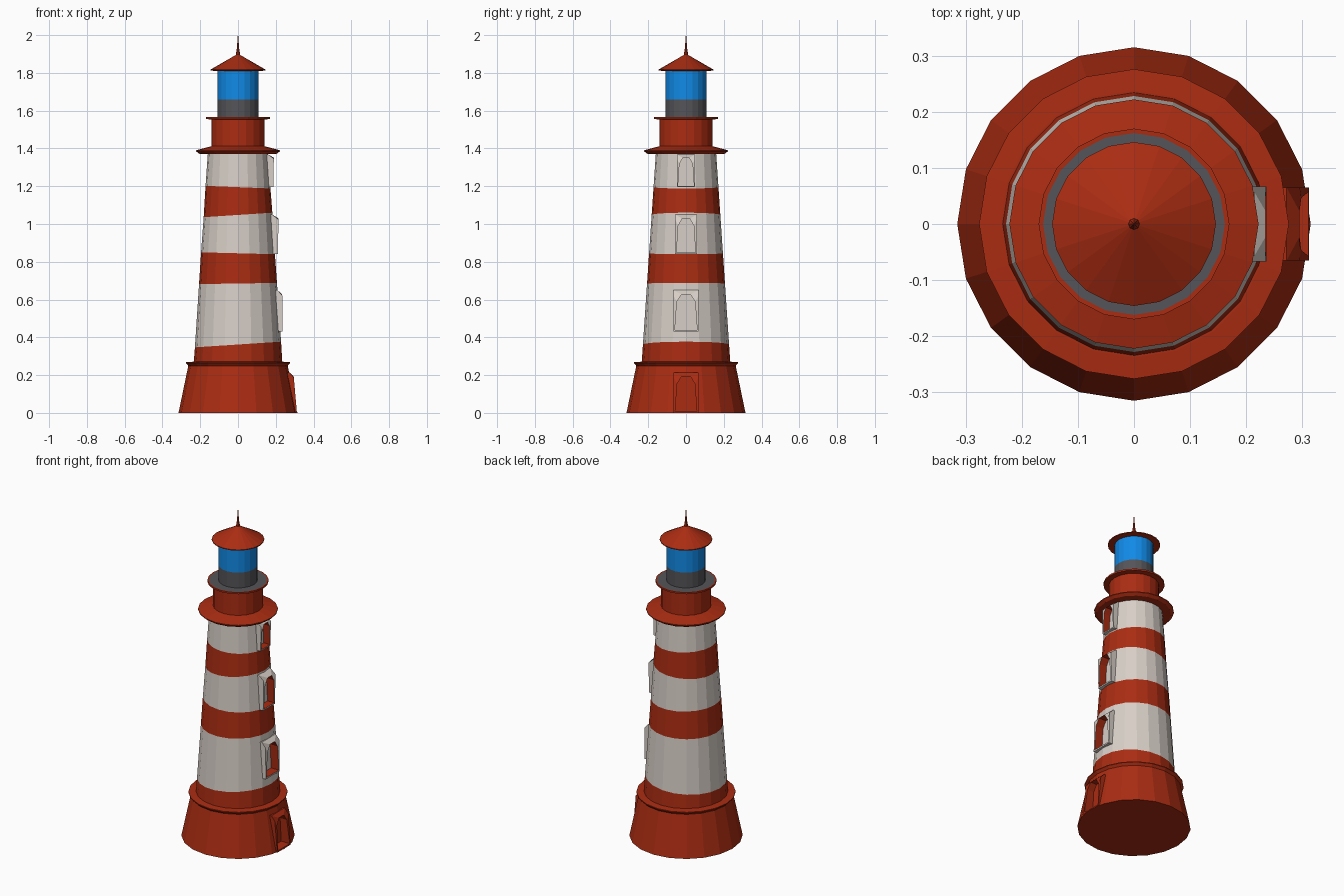
import bpy, bmesh, math

if "Cube" in bpy.data.objects:
    bpy.data.objects.remove(bpy.data.objects["Cube"])

N = 20


def material(name, rgb):
    m = bpy.data.materials.new(name)
    m.diffuse_color = (*rgb, 1)
    m.use_nodes = True
    m.node_tree.nodes["Principled BSDF"].inputs["Base Color"].default_value = m.diffuse_color
    return m


RED = material("red paint", (0.40, 0.025, 0.006))
WHITE = material("white paint", (0.68, 0.62, 0.57))
GREY = material("grey metal", (0.09, 0.09, 0.10))
BLUE = material("blue glass", (0.006, 0.27, 0.85))


def finish(name, bm, mats):
    bmesh.ops.recalc_face_normals(bm, faces=bm.faces)
    me = bpy.data.meshes.new(name)
    bm.to_mesh(me)
    bm.free()
    for m in mats:
        me.materials.append(m)
    ob = bpy.data.objects.new(name, me)
    bpy.context.collection.objects.link(ob)
    return ob


def skin(rings, bands=None):
    """Join equal-length rings of points into a closed solid."""
    bm = bmesh.new()
    loops = [[bm.verts.new(p) for p in ring] for ring in rings]
    n = len(rings[0])
    for k in range(len(loops) - 1):
        a, b = loops[k], loops[k + 1]
        for i in range(n):
            j = (i + 1) % n
            f = bm.faces.new((a[i], a[j], b[j], b[i]))
            f.material_index = bands[k] if bands else 0
    for k, s in ((0, -1), (-1, 1)):
        f = bm.faces.new(loops[k][::s])
        f.material_index = bands[k] if bands else 0
    return bm


def lathe(name, profile, mats, bands=None, n=N):
    """Profile points are (radius, height[, tilt of the ring towards +x])."""
    rings = []
    for r, z, *t in profile:
        tilt = t[0] if t else 0
        rings.append([(r * math.cos(2 * math.pi * i / n), r * math.sin(2 * math.pi * i / n),
                       z + tilt * math.cos(2 * math.pi * i / n)) for i in range(n)])
    return finish(name, skin(rings, bands), mats)


def tower_r(z):
    return 0.235 - 0.075 * (z - 0.26) / 1.11


def base_r(z):
    return 0.315 - 0.2 * z


def opening(name, wall, radius, w, z0, z1, x_low, x_top, depth, mats):
    """Projecting frame with a recessed arched opening, cut into the wall on +x."""
    h = z1 - z0
    outer = [(-1, 0), (-1, 0.87), (-1, 1), (1, 1), (1, 0.87), (1, 0)]
    inner = [(-0.88, 0.04), (-0.72, 0.72), (-0.35, 0.9), (0.35, 0.9), (0.72, 0.72), (0.88, 0.04)]

    def front(v):
        return x_low + (x_top - x_low) * v

    deep = x_top - depth
    back = [(deep - 0.012, u * w, z0 + v * h) for u, v in outer]
    rim = [(radius(z1) if v == 1 else front(v), u * w, z0 + v * h) for u, v in outer]
    lip = [(front(v), u * w, z0 + v * h) for u, v in inner]
    pane = [(deep, u * w, z0 + v * h) for u, v in inner]
    # frame sides and face use slot 0, jambs slot 1, pane slot 0
    bm = skin([back, rim, lip, pane], [0, 0, 1])
    bm.faces.ensure_lookup_table()
    bm.faces[-1].material_index = 0
    finish(name, bm, mats)
    # hole in the wall
    g = 1.03
    zc = z0 + 0.47 * h
    cut = [[(x, u * w * g, zc + (z0 + v * h - zc) * g) for u, v in inner]
           for x in (deep - 0.005, 0.5)]
    cutter = finish(name + "_cutter", skin(cut), mats[:1])
    mod = wall.modifiers.new("hole", 'BOOLEAN')
    mod.operation = 'DIFFERENCE'
    mod.solver = 'EXACT'
    mod.object = cutter
    bpy.context.view_layer.update()
    dg = bpy.context.evaluated_depsgraph_get()
    me = bpy.data.meshes.new_from_object(wall.evaluated_get(dg))
    wall.modifiers.clear()
    wall.data = me
    bpy.data.objects.remove(cutter)


# Base and its rim
base = lathe("base", [(0.315, 0), (0.263, 0.25)], [RED])
lathe("base_rim", [(0.262, 0.248), (0.276, 0.263), (0.276, 0.268), (0.238, 0.271)], [RED])

# Striped tower, slightly uneven bands
heights = [(0.255, 0), (0.362, 0.015), (0.685, 0.003), (0.845, -0.005),
           (1.048, 0.012), (1.195, -0.007), (1.38, 0)]
tower = lathe("tower", [(tower_r(z), z, t) for z, t in heights], [RED, WHITE], [0, 1, 0, 1, 0, 1])

# Door and windows
opening("door", base, base_r, 0.065, 0.0, 0.215, 0.312, 0.293, 0.04, [RED, RED])
opening("lower_window", tower, tower_r, 0.067, 0.43, 0.65, 0.236, 0.234, 0.05, [WHITE, RED])
opening("middle_window", tower, tower_r, 0.057, 0.84, 1.05, 0.211, 0.215, 0.05, [WHITE, RED])
opening("upper_window", tower, tower_r, 0.048, 1.195, 1.368, 0.187, 0.190, 0.045, [WHITE, RED])

# Gallery, watch room and upper ledge
lathe("gallery", [(0.165, 1.37), (0.205, 1.372), (0.222, 1.385), (0.222, 1.39), (0.14, 1.412)], [RED])
lathe("watch_room", [(0.14, 1.40), (0.14, 1.557)], [RED])
lathe("upper_ledge", [(0.14, 1.553), (0.17, 1.556), (0.17, 1.566), (0.162, 1.566), (0.10, 1.566)],
      [RED, GREY], [0, 0, 0, 1])

# Lantern
lathe("lantern_base", [(0.109, 1.56), (0.109, 1.66)], [GREY])
lathe("lantern_glass", [(0.109, 1.66), (0.109, 1.815)], [BLUE])

# Roof and spike
lathe("roof", [(0.109, 1.81), (0.146, 1.812), (0.146, 1.817), (0.008, 1.897)], [RED])
lathe("roof_spike", [(0.010, 1.885), (0.010, 1.905), (0.006, 1.93), (0.001, 2.0)], [RED], n=8)
